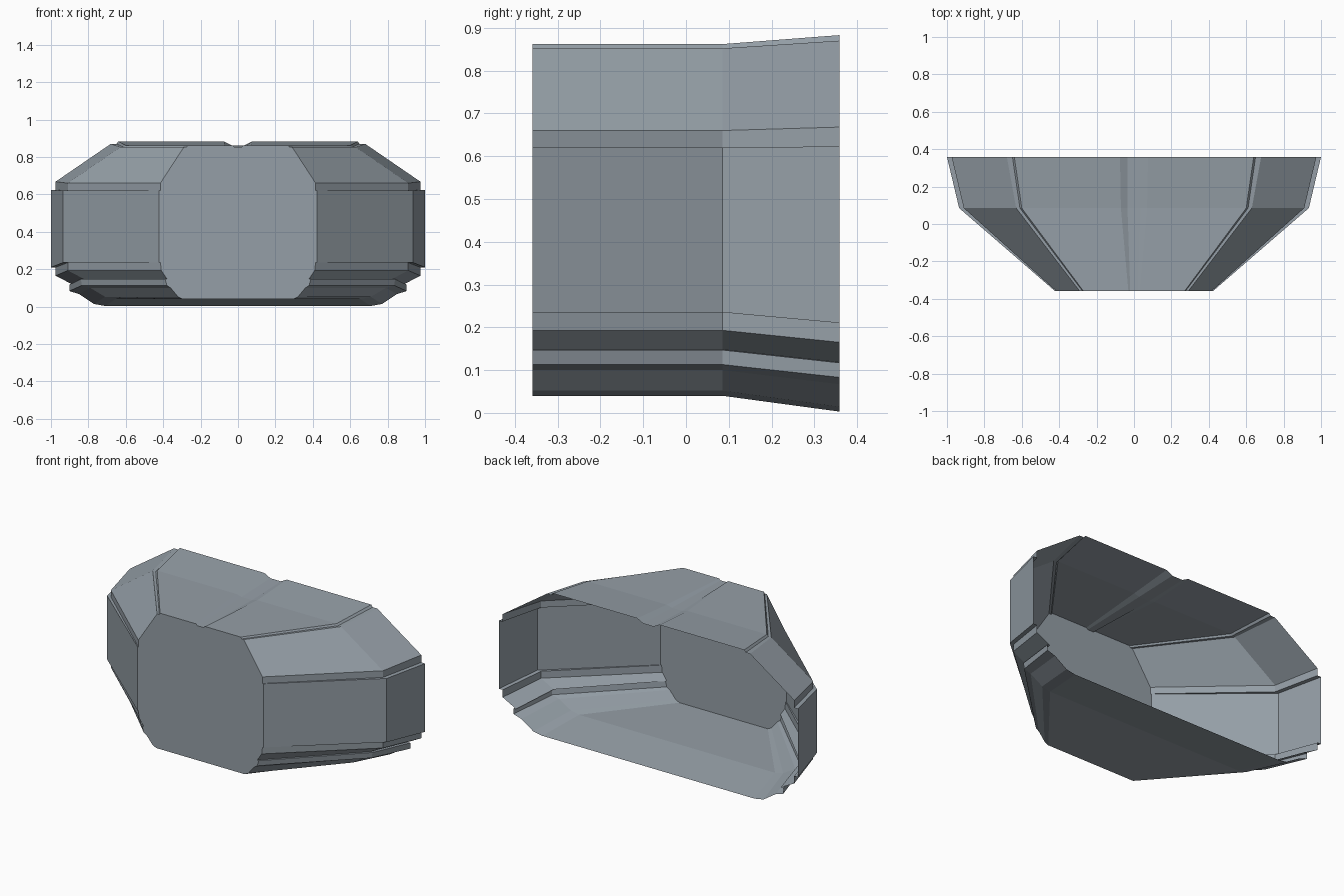
import bpy, bmesh

if "Cube" in bpy.data.objects:
    bpy.data.objects.remove(bpy.data.objects["Cube"])

# Height of each profile point: front/middle rings share one set, the back ring flares
Z_FRONT = [.853, .853, .862, .862, .852, .852, .66, .62, .62, .235, .235,
           .193, .148, .147, .113, .10, .052, .04]
Z_BACK = [.862, .862, .883, .883, .870, .870, .668, .623, .623, .21, .21,
          .165, .118, .117, .083, .067, .014, .003]
# Half widths from the top groove, over the chamfer and side panel, to the belly
X_FRONT = [0, .02, .03, .27, .275, .29, .415, .415, .422, .422, .415,
           .41, .38, .39, .38, .36, .32, .295]
X_MID = [0, .035, .07, .60, .61, .63, .91, .91, .935, .935, .91,
         .91, .825, .84, .835, .79, .71, .655]
X_BACK = [0, .035, .075, .64, .65, .68, .975, .975, 1.0, 1.0, .975,
          .975, .885, .902, .902, .85, .77, .71]


def ring(bm, y, xs, zs):
    """Full mirrored outline at depth y."""
    pts = list(zip(xs, zs))
    pts += [(-x, z) for x, z in reversed(pts) if x > 0]
    return [bm.verts.new((x, y, z)) for x, z in pts]


# Hollow shell: lofted rings, closed at the front and open at the back
bm = bmesh.new()
rings = [ring(bm, -.359, X_FRONT, Z_FRONT),
         ring(bm, .085, X_MID, Z_FRONT),
         ring(bm, .359, X_BACK, Z_BACK)]
for a, b in zip(rings, rings[1:]):
    for i in range(len(a)):
        j = (i + 1) % len(a)
        bm.faces.new((a[i], a[j], b[j], b[i]))
bm.faces.new(rings[0])
bmesh.ops.recalc_face_normals(bm, faces=bm.faces)
front = min(bm.faces, key=lambda f: f.calc_center_median().y)
if front.normal.y > 0:
    bmesh.ops.reverse_faces(bm, faces=bm.faces)

mesh = bpy.data.meshes.new("armor_shell")
bm.to_mesh(mesh)
bm.free()

# Blue-grey metal
metal = bpy.data.materials.new("blue_grey_metal")
metal.diffuse_color = (.30, .345, .385, 1)
metal.use_nodes = True
metal.node_tree.nodes["Principled BSDF"].inputs["Base Color"].default_value = metal.diffuse_color
mesh.materials.append(metal)
bpy.context.collection.objects.link(bpy.data.objects.new("armor_shell", mesh))
